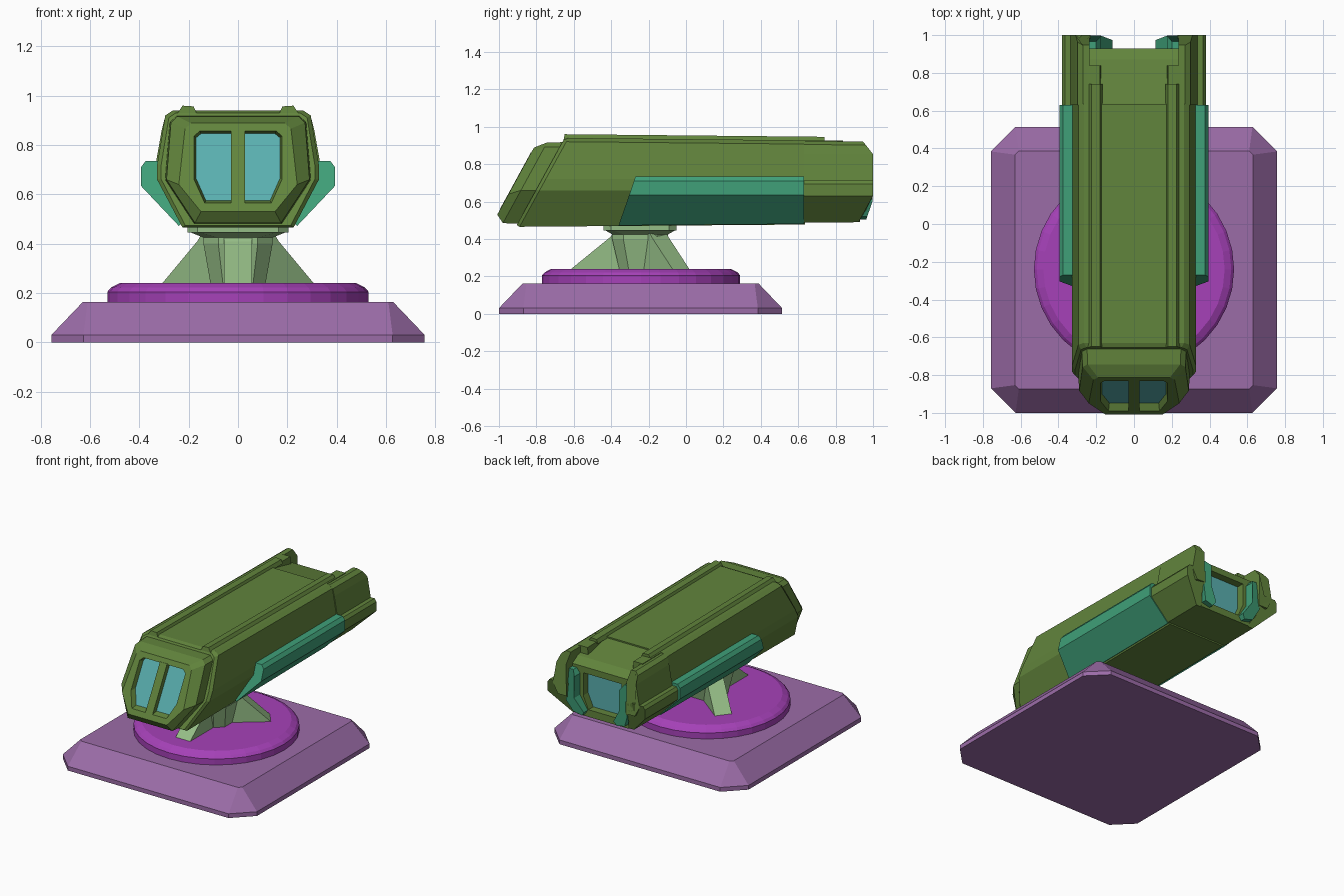
import bpy, bmesh, math
from mathutils import Matrix, Vector

if "Cube" in bpy.data.objects:
    bpy.data.objects.remove(bpy.data.objects["Cube"])

def mat(name, c):
    m = bpy.data.materials.new(name)
    m.diffuse_color = (*c, 1)
    m.use_nodes = True
    m.node_tree.nodes["Principled BSDF"].inputs["Base Color"].default_value = m.diffuse_color
    return m

OLIVE = mat("olive", (0.12, 0.23, 0.045))
TEAL = mat("teal", (0.05, 0.35, 0.19))
GLASS = mat("glass", (0.10, 0.43, 0.43))
PLUM = mat("plum", (0.33, 0.15, 0.39))
VIOLET = mat("violet", (0.38, 0.053, 0.48))
SAGE = mat("sage", (0.30, 0.51, 0.24))

def loft(name, rings, material):
    """Skin a list of equal-length rings and cap both ends."""
    bm = bmesh.new()
    vs = [[bm.verts.new(p) for p in r] for r in rings]
    n = len(rings[0])
    for a, b in zip(vs, vs[1:]):
        for i in range(n):
            j = (i + 1) % n
            bm.faces.new((a[i], a[j], b[j], b[i]))
    bm.faces.new(vs[0])
    bm.faces.new(vs[-1])
    bmesh.ops.recalc_face_normals(bm, faces=bm.faces)
    me = bpy.data.meshes.new(name)
    bm.to_mesh(me)
    bm.free()
    me.materials.append(material)
    ob = bpy.data.objects.new(name, me)
    bpy.context.collection.objects.link(ob)
    return ob

def sym(half):
    return half + [(-x, z) for x, z in reversed(half)]

def place(pts, y):
    """Put an xz outline at depth y (number or function of z), with the slight hull taper."""
    out = []
    for x, z in pts:
        d = y(z) if callable(y) else y
        t = -0.01 * (d + 0.65) if z > 0.8 else 0.008 * (d + 0.9) if z < 0.5 else 0
        out.append((x, d, z + t))
    return out

def prism(name, pts, y0, y1, material):
    return loft(name, [place(pts, y0), place(pts, y1)], material)

def pair(name, pts, y0, y1, material):
    for side, s in (("right", 1), ("left", -1)):
        prism(f"{name}_{side}", [(s * x, z) for x, z in pts], y0, y1, material)

def slant(off):
    """Raked front plane, moved forward by off."""
    return lambda z: -0.91 + (z - 0.465) * 0.55 - off

def octagon(hx, hy, c, cy, z):
    q = [(hx, hy - c), (hx - c, hy), (c - hx, hy), (-hx, hy - c),
         (-hx, c - hy), (c - hx, -hy), (hx - c, -hy), (hx, c - hy)]
    return [(x, y + cy, z) for x, y in q]

def circle(r, z, cy=-0.24, n=32):
    return [(r * math.cos(2 * math.pi * i / n), cy + r * math.sin(2 * math.pi * i / n), z) for i in range(n)]

# base plate and turntable
loft("base_plate", [octagon(0.757, 0.757, 0.13, -0.243, 0), octagon(0.757, 0.757, 0.13, -0.243, 0.03),
                    octagon(0.63, 0.63, 0.02, -0.243, 0.163)], PLUM)
loft("turntable", [circle(0.53, 0.15), circle(0.53, 0.205), circle(0.515, 0.222), circle(0.48, 0.24)], VIOLET)

# three-legged pedestal
loft("pedestal_hub", [octagon(0.11, 0.11, 0.05, -0.245, 0.23), octagon(0.14, 0.15, 0.06, -0.245, 0.40),
                      octagon(0.14, 0.15, 0.06, -0.245, 0.425), octagon(0.19, 0.185, 0.04, -0.245, 0.445)], SAGE)
loft("pedestal_collar", [octagon(0.205, 0.195, 0.04, -0.245, 0.445), octagon(0.205, 0.195, 0.04, -0.245, 0.48)], SAGE)
for name, ang, r in (("front", 180, 0.38), ("rear_right", -52, 0.35), ("rear_left", 52, 0.35)):
    prof = [(0, 0.43), (0.15, 0.43), (0.165, 0.41), (r, 0.235), (0, 0.235)]
    leg = loft("pedestal_leg_" + name, [[(w, y, z) for y, z in prof] for w in (-0.057, 0.057)], SAGE)
    leg.data.transform(Matrix.Translation((0, -0.24, 0)) @ Matrix.Rotation(math.radians(ang), 4, 'Z'))

# main hull
hull = sym([(0.265, 0.94), (0.295, 0.92), (0.328, 0.72), (0.328, 0.66), (0.225, 0.465)])
small = [(x * 0.95, 0.7 + (z - 0.7) * 0.96) for x, z in hull]
loft("hull", [place(small, slant(0.0)), place(hull, slant(-0.02)), place(hull, 0.635)], OLIVE)

# nose with recessed window
nose = [sym(h) for h in (
    [(0.25, 0.918), (0.278, 0.893), (0.297, 0.66), (0.18, 0.482)],
    [(0.245, 0.915), (0.272, 0.89), (0.29, 0.66), (0.175, 0.485)],
    [(0.19, 0.887), (0.215, 0.865), (0.24, 0.64), (0.15, 0.53)],
    [(0.155, 0.855), (0.178, 0.835), (0.178, 0.66), (0.135, 0.565)],
    [(0.15, 0.845), (0.17, 0.828), (0.17, 0.665), (0.13, 0.575)])]
loft("nose", [place(p, slant(o)) for p, o in zip(nose, (-0.03, 0.08, 0.135, 0.135, 0.095))], OLIVE)
prism("front_window", nose[4], slant(0.099), slant(0.09), GLASS)
prism("window_bar", sym([(0.028, 0.86), (0.028, 0.56)]), slant(0.137), slant(0.09), OLIVE)

# roof rails
pair("roof_rail", [(0.168, 0.93), (0.18, 0.957), (0.225, 0.96), (0.245, 0.93)],
     lambda z: slant(0)(min(z, 0.94)), 0.74, OLIVE)
pair("roof_rail_tail", [(0.17, 0.85), (0.18, 0.94), (0.25, 0.94), (0.25, 0.85)], 0.6, 0.84, OLIVE)

# rear core: sloped roof and recessed rear window
def core(top):
    return sym([(0.24, top), (0.24, 0.56), (0.2, 0.475)])
hole = sym([(0.15, 0.79), (0.15, 0.63), (0.11, 0.54)])
loft("rear_core", [place(core(0.935), 0.6), place(core(0.93), 0.64), place(core(0.885), 0.87),
                   place(core(0.85), 0.93), place(hole, 0.93), place(hole, 0.87)], OLIVE)
prism("rear_window", hole, 0.865, 0.876, GLASS)

# rear side walls and lower side rails
def tail(z):
    return 1.0 - max(0, 0.63 - z) * 0.5 - max(0, z - 0.87) * 0.8
pair("rear_wall", [(0.235, 0.935), (0.27, 0.937), (0.298, 0.918), (0.31, 0.87), (0.338, 0.70),
                   (0.30, 0.63), (0.235, 0.63), (0.235, 0.87)], 0.63, tail, OLIVE)
pair("side_rail", [(0.23, 0.715), (0.365, 0.715), (0.38, 0.695), (0.38, 0.63), (0.24, 0.475),
                   (0.19, 0.475), (0.23, 0.56), (0.23, 0.63)], -0.2, tail, OLIVE)

# teal side armour panels and rear claws
def panel_front(z):
    return -0.36 + (z - 0.47) * 0.34
pair("side_panel", [(0.30, 0.735), (0.375, 0.735), (0.394, 0.71), (0.394, 0.635), (0.24, 0.468), (0.21, 0.5)],
     panel_front, 0.63, TEAL)
pair("rear_claw", [(0.237, 0.83), (0.20, 0.83), (0.175, 0.78), (0.175, 0.63), (0.115, 0.535),
                   (0.135, 0.505), (0.2, 0.52), (0.237, 0.6)], 0.87,
     lambda z: 0.997 - max(0, 0.6 - z) * 0.35 - max(0, z - 0.78) * 0.6, TEAL)
